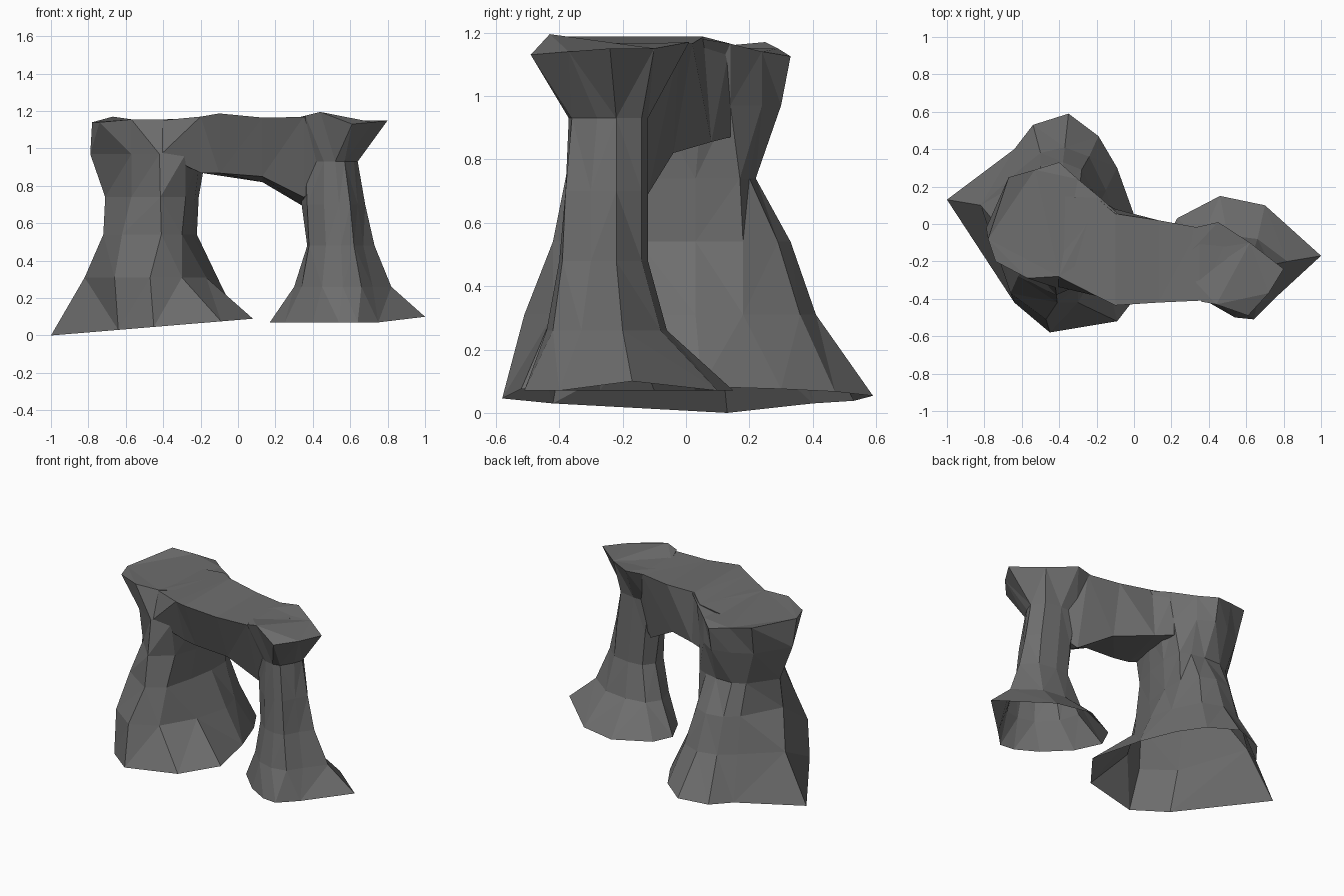
import bpy, bmesh

def loft(name, rings):
    """Skin a stack of equal-length 3D rings and cap both ends."""
    bm = bmesh.new()
    loops = [[bm.verts.new(p) for p in r] for r in rings]
    n = len(loops[0])
    for a, b in zip(loops, loops[1:]):
        for i in range(n):
            j = (i + 1) % n
            bm.faces.new((a[i], a[j], b[j], b[i]))
    bm.faces.new(loops[0][::-1])
    bm.faces.new(loops[-1])
    bmesh.ops.triangulate(bm, faces=bm.faces[:])
    bmesh.ops.recalc_face_normals(bm, faces=bm.faces)
    me = bpy.data.meshes.new(name)
    bm.to_mesh(me)
    bm.free()
    ob = bpy.data.objects.new(name, me)
    bpy.context.collection.objects.link(ob)
    return ob

def level(z, pts):
    """Horizontal ring; z may be a function of x for a tilted ring."""
    return [(x, y, z(x) if callable(z) else z) for x, y in pts]

# Wide left pillar, flaring to a tilted foot, with a ridge down its front
left = loft("rock_arch", [
    level(lambda x: .083 * (x + 1), [(.08, -.3), (0, .05), (-.09, .3), (-.19, .47), (-.35, .59), (-.54, .53),
                                     (-.64, .4), (-1, .13), (-.64, -.42), (-.45, -.58), (-.09, -.52)]),
    level(.31, [(-.17, -.2), (-.11, .03), (-.15, .18), (-.24, .36), (-.37, .41), (-.5, .38),
                (-.6, .3), (-.82, .1), (-.66, -.37), (-.47, -.51), (-.3, -.42)]),
    level(.54, [(-.25, -.15), (-.22, .03), (-.22, .18), (-.28, .29), (-.38, .33), (-.5, .31),
                (-.58, .24), (-.72, -.02), (-.62, -.28), (-.41, -.42), (-.3, -.34)]),
    level(.74, [(-.23, -.12), (-.21, .03), (-.22, .17), (-.29, .2), (-.38, .22), (-.5, .22),
                (-.58, .18), (-.71, 0), (-.57, -.21), (-.415, -.38), (-.28, -.28)]),
    level(.97, [(-.2, -.1), (-.17, .05), (-.2, .14), (-.3, .24), (-.4, .3), (-.52, .27),
                (-.65, .2), (-.79, -.02), (-.57, -.25), (-.42, -.34), (-.28, -.32)]),
    [(-.12, -.1, 1.165), (-.08, .05, 1.18), (-.18, .14, 1.165), (-.3, .24, 1.14), (-.4, .33, 1.125), (-.53, .29, 1.15),
     (-.67, .25, 1.17), (-.78, -.08, 1.14), (-.74, -.2, 1.14), (-.57, -.29, 1.155), (-.4, -.28, 1.155)],
])

# Slender right pillar with an overhanging crown
right = loft("right_pillar", [
    level(lambda x: .1 if x > .9 else .07, [(1, -.17), (.7, .1), (.46, .15), (.23, .03), (.17, -.1),
                                            (.25, -.27), (.4, -.42), (.54, -.5), (.64, -.51), (.75, -.4)]),
    level(.26, [(.82, -.2), (.66, -.08), (.5, -.06), (.36, -.08), (.3, -.17),
                (.34, -.3), (.45, -.41), (.56, -.44), (.66, -.42), (.72, -.33)]),
    level(.48, [(.73, -.22), (.64, -.14), (.52, -.12), (.42, -.13), (.37, -.2),
                (.38, -.3), (.47, -.38), (.55, -.4), (.62, -.39), (.67, -.3)]),
    level(.7, [(.68, -.22), (.62, -.14), (.5, -.12), (.4, -.13), (.34, -.2),
               (.37, -.3), (.46, -.37), (.54, -.38), (.6, -.38), (.64, -.3)]),
    level(.93, [(.64, -.22), (.59, -.14), (.48, -.12), (.36, -.12), (.34, -.2),
                (.36, -.3), (.46, -.36), (.52, -.37), (.57, -.36), (.62, -.28)]),
    [(.8, -.24, 1.15), (.62, -.1, 1.15), (.45, .01, 1.17), (.32, -.02, 1.165), (.3, -.15, 1.165),
     (.32, -.3, 1.165), (.36, -.415, 1.175), (.44, -.43, 1.195), (.61, -.49, 1.13), (.72, -.37, 1.14)],
])

# Bridge: x, then top front, top back, bottom back, bottom front as (y, z)
sections = [(-.41, (-.278, 1.15), (.15, 1.14), (.1, .96), (-.335, .97)),
            (-.2, (-.385, 1.17), (.14, 1.165), (.14, .87), (-.29, .87)),
            (-.1, (-.435, 1.187), (.055, 1.187), (.08, .855), (-.31, .868)),
            (.13, (-.42, 1.165), (.02, 1.165), (-.04, .82), (-.3, .85)),
            (.35, (-.41, 1.168), (-.02, 1.165), (-.12, .69), (-.28, .74)),
            (.5, (-.38, 1.16), (-.08, 1.155), (-.2, .8), (-.3, .82))]
bridge = loft("bridge", [[(x, *p) for p in pts] for x, *pts in sections])

# Fuse everything into one rock
bpy.context.view_layer.objects.active = left
for part in (bridge, right):
    mod = left.modifiers.new("fuse", 'BOOLEAN')
    mod.operation, mod.solver, mod.object = 'UNION', 'EXACT', part
    bpy.ops.object.modifier_apply(modifier=mod.name)
    bpy.data.objects.remove(part)

# Open the undersides of both feet
bm = bmesh.new()
bm.from_mesh(left.data)
feet = [f for f in bm.faces if f.normal.z < -.8 and max(v.co.z for v in f.verts) < .15]
bmesh.ops.delete(bm, geom=feet, context='FACES')
bm.to_mesh(left.data)
bm.free()

# Dark grey stone
stone = bpy.data.materials.new("stone")
stone.diffuse_color = (.155, .155, .155, 1)
left.data.materials.clear()
left.data.materials.append(stone)
for p in left.data.polygons:
    p.material_index = 0
